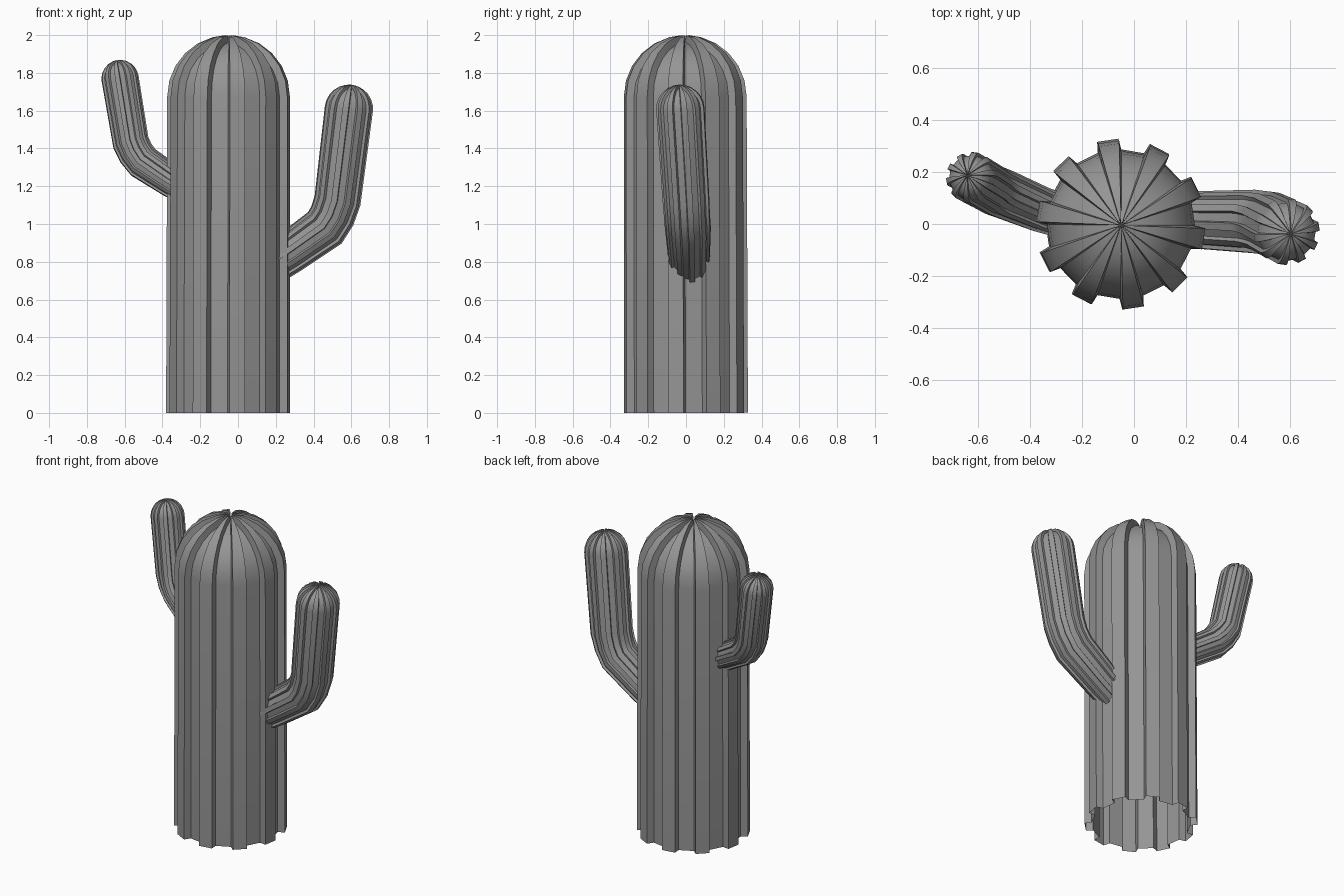
import bpy, bmesh, math
from mathutils import Vector

cube = bpy.data.objects.get("Cube")
if cube:
    bpy.data.objects.remove(cube)

RIBS = 10
GROOVE = 0.875   # groove radius relative to rib radius

grey = bpy.data.materials.new("cactus_grey")
grey.use_nodes = True
colour = (0.3, 0.3, 0.3, 1)
grey.diffuse_color = colour
grey.node_tree.nodes["Principled BSDF"].inputs["Base Color"].default_value = colour


def ribbed_section(turn):
    """Angle and relative radius of each corner around one ring."""
    corners = []
    for i in range(RIBS):
        mid = turn + i * 360 / RIBS
        for offset, radius in ((-9, GROOVE), (-7.2, 1), (7.2, 1), (9, GROOVE)):
            corners.append((math.radians(mid + offset), radius))
    return corners


def ribbed_stem(name, path, radii, turn):
    """Open-ended ribbed tube along a path, closed by a ribbed dome."""
    points = [Vector(p) for p in path]
    section = ribbed_section(turn)
    bm = bmesh.new()
    rings = []

    def add_ring(centre, tangent, radius, lift=0.0):
        y_axis = Vector((0, 1, 0))
        v = (y_axis - tangent * y_axis.dot(tangent)).normalized()
        u = v.cross(tangent)
        rings.append([bm.verts.new(centre + (u * math.cos(a) + v * math.sin(a)) * radius * r
                                   + tangent * lift * r) for a, r in section])

    # Stem rings, each square to the path
    for i, point in enumerate(points):
        before = points[max(i - 1, 0)]
        after = points[min(i + 1, len(points) - 1)]
        incoming = (point - before).normalized()
        outgoing = (after - point).normalized()
        add_ring(point, (incoming + outgoing).normalized(), radii[i])

    # Dome rings
    top, tangent, radius = points[-1], (points[-1] - points[-2]).normalized(), radii[-1]
    for degrees in (15, 30, 45, 60, 75, 86):
        a = math.radians(degrees)
        add_ring(top, tangent, radius * math.cos(a), radius * math.sin(a))

    count = len(section)
    for low, high in zip(rings, rings[1:]):
        for i in range(count):
            j = (i + 1) % count
            bm.faces.new((low[i], low[j], high[j], high[i]))
    pole = bm.verts.new(top + tangent * radius * 0.9)
    for i in range(count):
        bm.faces.new((rings[-1][i], rings[-1][(i + 1) % count], pole))

    mesh = bpy.data.meshes.new(name)
    bm.to_mesh(mesh)
    bm.free()
    mesh.materials.append(grey)
    obj = bpy.data.objects.new(name, mesh)
    bpy.context.collection.objects.link(obj)
    bpy.ops.object.select_all(action='DESELECT')
    obj.select_set(True)
    bpy.context.view_layer.objects.active = obj
    bpy.ops.object.shade_smooth_by_angle(angle=math.radians(30))
    return obj


# Trunk
ribbed_stem("trunk", [(-0.053, 0, 0), (-0.05, -0.004, 1.675)], [0.328, 0.325], 98.5)

# Lower, thicker arm on the left
ribbed_stem("left_arm",
            [(0.12, 0.015, 0.75), (0.27, 0.015, 0.845), (0.46, 0.01, 0.98),
             (0.5, 0.005, 1.045), (0.527, 0, 1.125), (0.587, -0.03, 1.61)],
            [0.108, 0.112, 0.122, 0.122, 0.124, 0.128], 10)

# Higher, thinner arm on the right
ribbed_stem("right_arm",
            [(-0.22, 0.015, 1.15), (-0.355, 0.055, 1.23), (-0.5, 0.115, 1.325),
             (-0.54, 0.13, 1.375), (-0.567, 0.145, 1.43), (-0.624, 0.178, 1.77)],
            [0.085, 0.088, 0.095, 0.096, 0.097, 0.099], 10)
